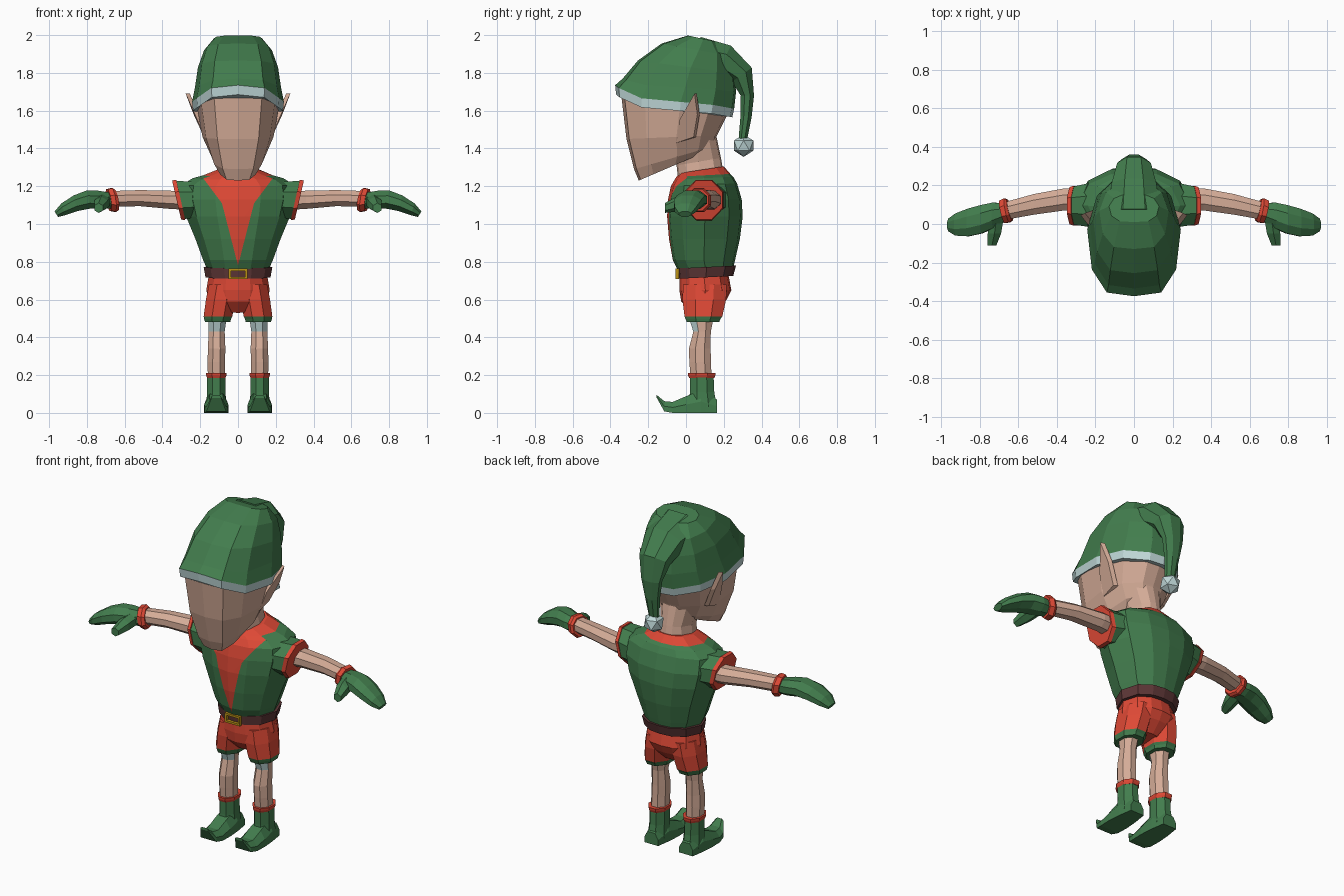
import bpy, bmesh, math
from mathutils import Vector as V

if "Cube" in bpy.data.objects:
    bpy.data.objects.remove(bpy.data.objects["Cube"])

COLOURS = {
    "green": (0.055, 0.205, 0.075), "skin": (0.66, 0.41, 0.31), "red": (0.73, 0.066, 0.036),
    "dark_brown": (0.11, 0.037, 0.037), "pale_trim": (0.52, 0.68, 0.68), "gold": (0.48, 0.28, 0.008),
}
NAMES = list(COLOURS)
MATS = []
for name, rgb in COLOURS.items():
    m = bpy.data.materials.new(name)
    m.diffuse_color = (*rgb, 1)
    m.use_nodes = True
    m.node_tree.nodes["Principled BSDF"].inputs["Base Color"].default_value = m.diffuse_color
    MATS.append(m)


def finish(name, bm, mirror=False):
    bmesh.ops.recalc_face_normals(bm, faces=bm.faces)
    me = bpy.data.meshes.new(name)
    bm.to_mesh(me)
    bm.free()
    for m in MATS:
        me.materials.append(m)
    ob = bpy.data.objects.new(name, me)
    bpy.context.collection.objects.link(ob)
    if mirror:
        ob.modifiers.new("mirror", 'MIRROR').use_mirror_merge = False
    return ob


def loft_bm(rings, mats):
    """Skin a list of closed rings; mats is one colour or one per band."""
    bm = bmesh.new()
    vr = [[bm.verts.new(p) for p in r] for r in rings]
    n = len(vr[0])
    if isinstance(mats, str):
        mats = [mats] * (len(rings) - 1)
    for a, b, m in zip(vr, vr[1:], mats):
        for i in range(n):
            j = (i + 1) % n
            bm.faces.new((a[i], a[j], b[j], b[i])).material_index = NAMES.index(m)
    bm.faces.new(vr[0]).material_index = NAMES.index(mats[0])
    bm.faces.new(vr[-1]).material_index = NAMES.index(mats[-1])
    return bm


def loft(name, rings, mats, mirror=False):
    return finish(name, loft_bm(rings, mats), mirror)


def oval(c, u, v, n=8):
    c, u, v = V(c), V(u), V(v)
    return [c + u * math.cos(a) + v * math.sin(a)
            for a in ((k + 0.5) * math.tau / n for k in range(n))]


def section(shape, yf, zf, yb, zb, hw, sag=0):
    """Symmetric ring between a front point and a back point."""
    half = [(hw * u, yf + (yb - yf) * t, zf + (zb - zf) * t - sag * t * (1 - t) ** 3)
            for u, t in shape]
    return half + [(-x, y, z) for x, y, z in half[-2:0:-1]]


SKULL = [(0, 0), (.58, .03), (.9, .22), (1, .55), (.8, .82), (.35, .98), (0, 1)]
TRUNK = [(0, 0), (.4, .04), (.8, .2), (1, .5), (.8, .82), (.4, .97), (0, 1)]

# Head and neck
loft("head", [section(SKULL, *r) for r in (
    (-.25, 1.23, .10, 1.38, .105), (-.275, 1.29, .14, 1.41, .14),
    (-.315, 1.45, .165, 1.47, .188), (-.345, 1.70, .23, 1.60, .222))], "skin")
loft("neck", [section(TRUNK, *r) for r in (
    (-.04, 1.22, .20, 1.26, .10), (-.05, 1.31, .185, 1.35, .085),
    (-.06, 1.40, .16, 1.47, .11))], "skin")

# Pointed ears
bm = bmesh.new()
outline = [(.175, -.05, 1.43), (.215, -.035, 1.55), (.277, .045, 1.69), (.235, .06, 1.58), (.18, .04, 1.46)]
lo = [bm.verts.new(p) for p in outline]
hi = [bm.verts.new((x - .022, y + .012, z)) for x, y, z in outline]
bm.faces.new(lo)
bm.faces.new(hi)
for i in range(5):
    bm.faces.new((lo[i], lo[(i + 1) % 5], hi[(i + 1) % 5], hi[i]))
for f in bm.faces:
    f.material_index = NAMES.index("skin")
finish("ear", bm, True)

# Hat body with pale band
loft("hat", [section(SKULL, *r) for r in (
    (-.37, 1.685, .245, 1.565, .238, .4), (-.375, 1.735, .255, 1.61, .243, .4),
    (-.335, 1.77, .265, 1.70, .228, .2), (-.255, 1.865, .255, 1.80, .212),
    (-.13, 1.955, .23, 1.89, .18), (.01, 1.998, .16, 1.965, .13))],
    ["pale_trim"] + ["green"] * 4)


def tail_ring(y, z, ang, thick, hw):
    a = math.radians(ang)
    return oval((0, y, z), (hw, 0, 0), (0, thick * math.sin(a), thick * math.cos(a)), 8)


# Drooping hat tail and bobble
loft("hat_tail", [tail_ring(*r) for r in (
    (.06, 1.89, 10, .11, .15), (.20, 1.865, 25, .095, .125), (.295, 1.79, 55, .07, .095),
    (.325, 1.68, 90, .038, .065), (.318, 1.57, 95, .032, .045), (.30, 1.44, 95, .024, .03))], "green")
bm = bmesh.new()
bmesh.ops.create_icosphere(bm, subdivisions=1, radius=.06)
bmesh.ops.translate(bm, verts=bm.verts, vec=(0, .305, 1.415))
for f in bm.faces:
    f.material_index = NAMES.index("pale_trim")
finish("hat_bobble", bm)

# Tunic with red collar; the red V is cut into the front
V_LINE = [(0, .78), (.085, 1.11), (.19, 1.25)]
bm = loft_bm([section(TRUNK, *r) for r in (
    (-.045, .76, .25, .77, .165), (-.07, .81, .26, .81, .185), (-.09, .92, .285, .92, .225),
    (-.10, 1.04, .30, 1.04, .275), (-.095, 1.13, .295, 1.13, .30), (-.08, 1.20, .27, 1.215, .295),
    (-.06, 1.235, .25, 1.25, .24), (-.05, 1.25, .235, 1.265, .185), (-.03, 1.27, .20, 1.305, .11))],
    ["green"] * 7 + ["red"])
for s in (-1, 1):
    for (x0, z0), (x1, z1) in zip(V_LINE, V_LINE[1:]):
        faces = [f for f in bm.faces if f.calc_center_median().y < .1
                 and z0 - .1 < f.calc_center_median().z < z1 + .06]
        geom = faces + list({e for f in faces for e in f.edges}) + list({v for f in faces for v in f.verts})
        bmesh.ops.bisect_plane(bm, geom=geom, dist=1e-5, plane_co=(s * x0, 0, z0),
                               plane_no=(s * (z1 - z0), 0, x0 - x1))
for f in bm.faces:
    c = f.calc_center_median()
    for (x0, z0), (x1, z1) in zip(V_LINE, V_LINE[1:]):
        if c.y < .08 and z0 <= c.z < z1 and abs(c.x) < x0 + (x1 - x0) * (c.z - z0) / (z1 - z0):
            f.material_index = NAMES.index("red")
finish("tunic", bm)

# Sleeves, sleeve trims, arms
loft("sleeve", [oval((.2, .10, 1.13), (0, .13, 0), (0, 0, .10)),
                oval((.315, .095, 1.127), (0, .105, 0), (.026, 0, .11))], "green", True)
loft("sleeve_trim", [oval((.303, .095, 1.127), (0, .112, 0), (.026, 0, .116)),
                     oval((.325, .095, 1.127), (0, .105, 0), (.026, 0, .112))], "red", True)
loft("arm", [oval((x, y, z), (0, ry, 0), (0, 0, rz)) for x, y, z, ry, rz in (
    (.25, .125, 1.125, .065, .055), (.36, .128, 1.128, .062, .052),
    (.52, .102, 1.137, .058, .046), (.67, .068, 1.133, .05, .045))], "skin", True)

# Mittens with red cuffs and thumbs
loft("glove_cuff", [oval((x, y, 1.127), (.014, r, 0), (.01, 0, r)) for x, y, r in (
    (.645, .073, .058), (.66, .07, .068), (.685, .063, .062))], "red", True)
loft("mitten", [oval((x, y, z), (0, ry, 0), (.01, 0, rz)) for x, y, z, ry, rz in (
    (.67, .06, 1.125, .05, .045), (.73, .045, 1.128, .072, .052), (.79, .025, 1.13, .08, .052),
    (.86, .008, 1.11, .078, .045), (.925, -.003, 1.078, .062, .034), (.962, -.005, 1.052, .035, .016))],
    "green", True)
loft("thumb", [oval(c, (r, 0, 0), (0, 0, r), 6) for c, r in (
    ((.715, .02, 1.12), .042), ((.725, -.05, 1.105), .04), ((.738, -.112, 1.085), .026))], "green", True)

# Belt and buckle
loft("belt", [section(TRUNK, *r) for r in (
    (-.04, .71, .25, .725, .172), (-.046, .765, .265, .78, .182))], "dark_brown")
bm = bmesh.new()
for cx, cz, sx, sz in ((0, .758, .1, .012), (0, .714, .1, .012), (.044, .736, .012, .05), (-.044, .736, .012, .05)):
    vs = bmesh.ops.create_cube(bm, size=1)["verts"]
    bmesh.ops.scale(bm, verts=vs, vec=(sx, .02, sz))
    bmesh.ops.translate(bm, verts=vs, vec=(cx, -.046, cz))
for f in bm.faces:
    f.material_index = NAMES.index("gold")
finish("buckle", bm)

# Shorts: hips plus two flared legs with green hems
loft("shorts_hips", [section(TRUNK, *r) for r in (
    (.03, .53, .16, .54, .07), (-.025, .59, .215, .60, .155),
    (-.035, .65, .24, .65, .168), (-.035, .72, .225, .73, .155))], "red")
loft("shorts_leg", [oval((x, y, z), (rx, 0, 0), (0, ry, 0)) for x, y, z, rx, ry in (
    (.108, .09, .48, .072, .092), (.108, .09, .497, .077, .1),
    (.106, .092, .51, .082, .108), (.092, .097, .60, .084, .125), (.08, .1, .68, .08, .125))],
    ["green", "green", "red", "red"], True)

# Legs, pale patch at the front of the thigh
bm = loft_bm([oval((x, y, z), (rx, 0, 0), (0, ry, 0)) for x, y, z, rx, ry in (
    (.115, .08, .18, .048, .06), (.115, .075, .27, .05, .062), (.113, .073, .34, .05, .062),
    (.113, .085, .43, .046, .05), (.108, .08, .52, .054, .075))], "skin")
for f in bm.faces:
    c = f.calc_center_median()
    if c.z > .44 and c.y < .06:
        f.material_index = NAMES.index("pale_trim")
finish("leg", bm, True)

# Boots with curled toes and red cuffs
loft("boot_cuff", [oval((.115, .083, z), (r, 0, 0), (0, r + .02, 0)) for z, r in (
    (.185, .052), (.198, .058), (.212, .06))], "red", True)
loft("boot_shaft", [oval((.115, y, z), (rx, 0, 0), (0, ry, 0)) for y, z, rx, ry in (
    (.09, .03, .058, .08), (.085, .11, .053, .07), (.083, .2, .053, .068))], "green", True)
loft("boot_foot", [[(.115 + u * hw, y, z0 + (z1 - z0) * t) for u, t in
                    ((-1, 0), (1, 0), (1, .5), (.55, 1), (-.55, 1), (-1, .5))]
                   for y, z0, z1, hw in (
    (.165, 0, .07, .045), (.08, 0, .12, .058), (0, 0, .088, .064), (-.07, 0, .058, .062),
    (-.115, .008, .062, .052), (-.155, .08, .095, .025))], "green", True)
